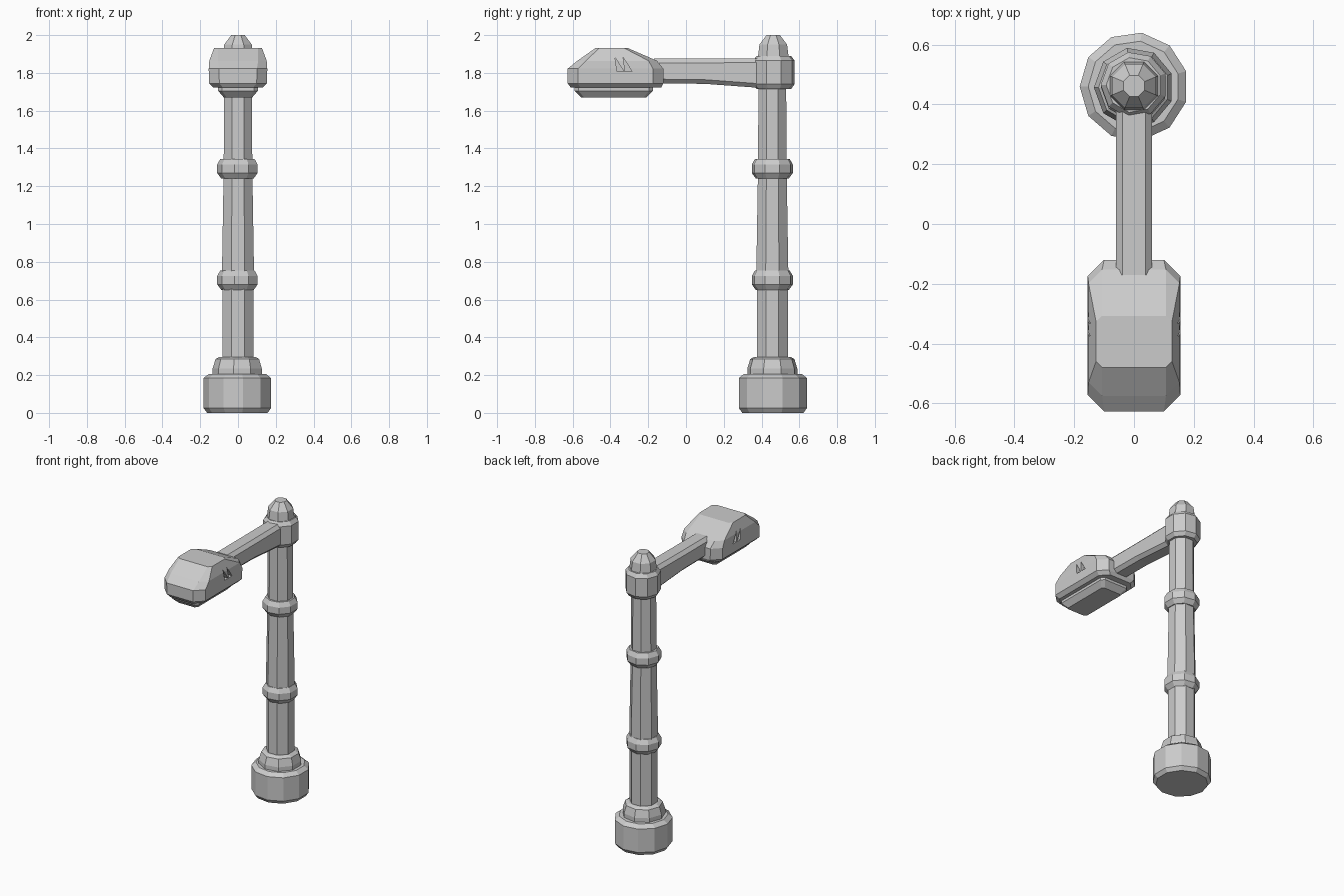
import bpy, bmesh, math

if "Cube" in bpy.data.objects:
    bpy.data.objects.remove(bpy.data.objects["Cube"])

grey = bpy.data.materials.new("plain_grey")
grey.diffuse_color = (0.6, 0.6, 0.6, 1)
grey.use_nodes = True
grey.node_tree.nodes["Principled BSDF"].inputs["Base Color"].default_value = grey.diffuse_color
POLE_Y = 0.457


def loft(name, rings):
    """Skin a stack of equal-count point rings and cap both ends."""
    bm = bmesh.new()
    rows = [[bm.verts.new(p) for p in ring] for ring in rings]
    n = len(rows[0])
    for a, b in zip(rows, rows[1:]):
        for i in range(n):
            j = (i + 1) % n
            bm.faces.new((a[i], a[j], b[j], b[i]))
    bm.faces.new(rows[0][::-1])
    bm.faces.new(rows[-1])
    bmesh.ops.recalc_face_normals(bm, faces=bm.faces)
    mesh = bpy.data.meshes.new(name)
    bm.to_mesh(mesh)
    bm.free()
    mesh.materials.append(grey)
    ob = bpy.data.objects.new(name, mesh)
    bpy.context.collection.objects.link(ob)
    return ob


def turned(name, profile, sides, y=POLE_Y):
    """Faceted turned part from (radius, z) pairs."""
    k = 1 + 0.5 * (1 / math.cos(math.pi / sides) - 1)
    return loft(name, [[(r * k * math.cos(2 * math.pi * (i + .5) / sides),
                         y + r * k * math.sin(2 * math.pi * (i + .5) / sides), z)
                        for i in range(sides)] for r, z in profile])


def octagon(y0, y1, hx, c, z):
    """Chamfered rectangle in plan."""
    return [(-hx + c, y0, z), (hx - c, y0, z), (hx, y0 + c, z), (hx, y1 - c, z),
            (hx - c, y1, z), (-hx + c, y1, z), (-hx, y1 - c, z), (-hx, y0 + c, z)]


# Post: foot, step, shaft, two rings, collar and cap
turned("base_foot", [(.16, 0), (.178, .025), (.178, .185), (.15, .207)], 11, 0.46)
turned("base_step", [(.13, .20), (.13, .235), (.115, .285), (.095, .297)], 9)
turned("pole", [(.085, .28), (.085, .68), (.088, .75), (.079, 1.28), (.076, 1.75)], 8)
for name, z in (("lower_ring", .65), ("upper_ring", 1.24)):
    turned(name, [(.085, z), (.107, z + .03), (.107, z + .075), (.09, z + .105)], 9)
turned("collar", [(.09, 1.715), (.108, 1.74), (.108, 1.865), (.09, 1.89)], 9, .465)
turned("top_cap", [(.085, 1.88), (.076, 1.95), (.037, 2.0)], 8, .462)

# Arm reaching forward from the collar
def arm_section(y, z0, z1, hx=.06, c=.022):
    return [(-hx + c, y, z0), (hx - c, y, z0), (hx, y, z0 + c), (hx, y, z1 - c),
            (hx - c, y, z1), (-hx + c, y, z1), (-hx, y, z1 - c), (-hx, y, z0 + c)]

loft("arm", [arm_section(-.17, 1.745, 1.875), arm_section(.1, 1.742, 1.875),
             arm_section(.40, 1.72, 1.877)])

# Lamp head
head = loft("lamp_head", [
    octagon(-.61, -.132, .13, .05, 1.722),
    octagon(-.627, -.12, .154, .055, 1.745),
    octagon(-.627, -.12, .155, .055, 1.822),
    octagon(-.575, -.153, .152, .045, 1.864),
    octagon(-.48, -.307, .127, .02, 1.931)])

# Lens panel under the head
loft("lens_panel", [octagon(-.555, -.21, .075, .015, 1.67),
                    octagon(-.59, -.175, .105, .02, 1.705),
                    octagon(-.59, -.175, .105, .02, 1.735)])

# Slanted vent slits cut in both sides of the head
for side in (-1, 1):
    for y in (0, .043):
        tri = [(-.376 + y, 1.882), (-.365 + y, 1.807), (-.328 + y, 1.807)]
        cutter = loft("slit_cutter", [[(side * x, py, pz) for py, pz in tri]
                                      for x in (.128, .2)])
        cutter.hide_render = True
        cutter.hide_set(True)
        mod = head.modifiers.new("slit", 'BOOLEAN')
        mod.operation = 'DIFFERENCE'
        mod.solver = 'EXACT'
        mod.object = cutter
bpy.context.view_layer.objects.active = head
for mod in list(head.modifiers):
    cutter = mod.object
    bpy.ops.object.modifier_apply(modifier=mod.name)
    bpy.data.objects.remove(cutter)
